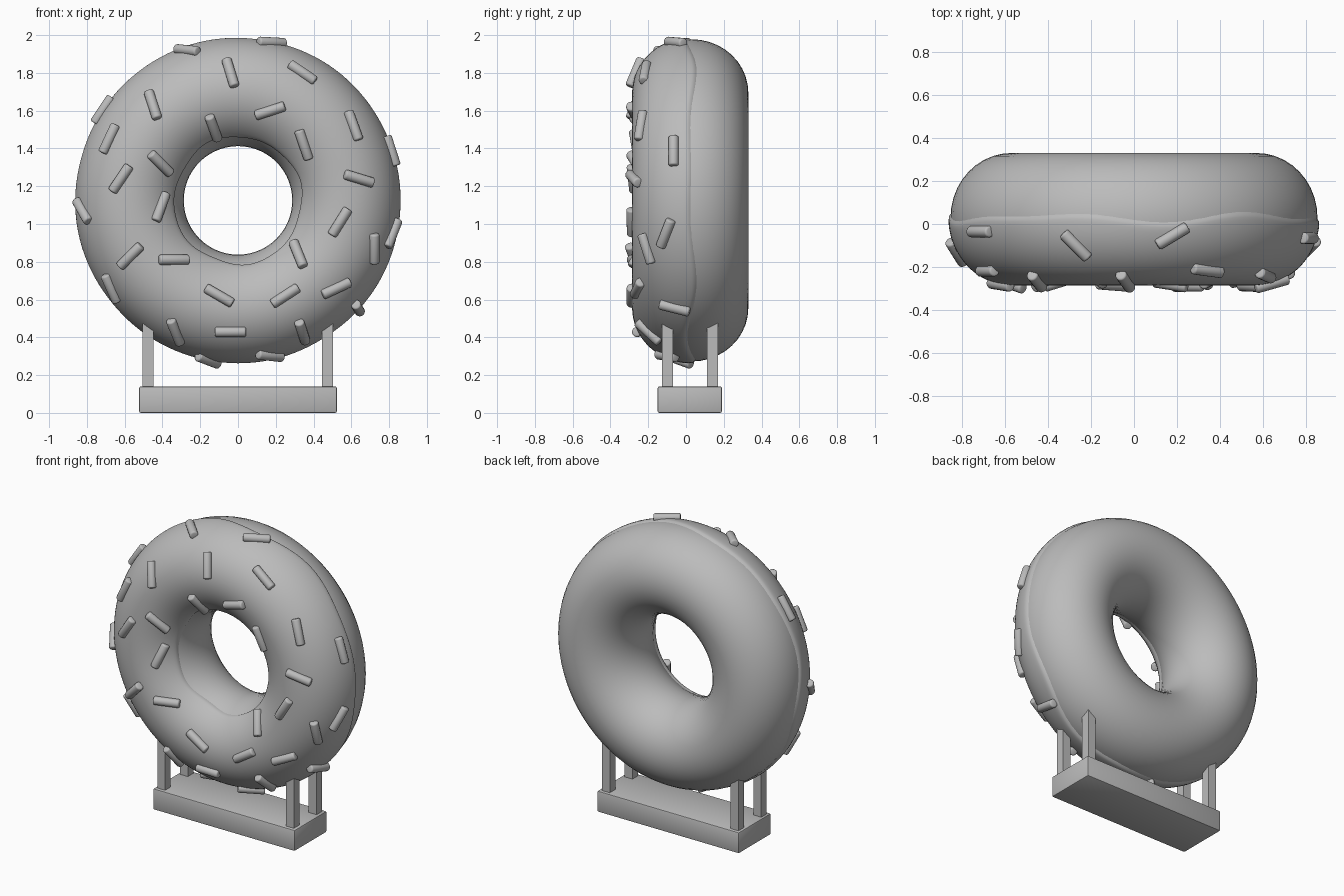
import bpy, bmesh, math
from mathutils import Vector, Matrix

cube = bpy.data.objects.get("Cube")
if cube:
    bpy.data.objects.remove(cube, do_unlink=True)

grey = bpy.data.materials.new("plain_grey")
grey.use_nodes = True
tone = (0.5, 0.5, 0.5, 1)
grey.diffuse_color = tone
grey.node_tree.nodes["Principled BSDF"].inputs["Base Color"].default_value = tone

CENTRE = Vector((0, 0.03, 1.125))   # middle of the ring
RING = 0.57                         # radius of the section's centre line
DOUGH = (0.283, 0.30)               # section half width and half depth
ICING = (0.293, 0.315)


def surface(theta, phi, size):
    """Point on the ring: theta runs clockwise from the top, phi from the rim to the front."""
    r = RING + size[0] * math.cos(phi)
    return CENTRE + Vector((r * math.sin(theta), -size[1] * math.sin(phi), r * math.cos(theta)))


def finish(bm, name, angle=40):
    bmesh.ops.recalc_face_normals(bm, faces=bm.faces)
    mesh = bpy.data.meshes.new(name)
    bm.to_mesh(mesh)
    bm.free()
    mesh.materials.append(grey)
    obj = bpy.data.objects.new(name, mesh)
    bpy.context.collection.objects.link(obj)
    bpy.ops.object.select_all(action='DESELECT')
    obj.select_set(True)
    bpy.context.view_layer.objects.active = obj
    bpy.ops.object.shade_smooth_by_angle(angle=math.radians(angle))
    return obj


def ring_mesh(name, rows, columns, point, closed):
    """Sweep a section around the ring; point(theta, fraction) gives each vertex."""
    bm = bmesh.new()
    steps = rows if closed else rows + 1
    grid = [[bm.verts.new(point(math.tau * i / columns, j / rows)) for j in range(steps)]
            for i in range(columns)]
    for i in range(columns):
        a, b = grid[i], grid[(i + 1) % columns]
        for j in range(rows):
            k = (j + 1) % steps
            bm.faces.new((a[j], a[k], b[k], b[j]))
    return finish(bm, name, 60)


# Dough ring
ring_mesh("dough_ring", 40, 80, lambda t, f: surface(t, math.tau * f, DOUGH), True)


# Icing with wavy edges and a rounded lip
def icing_point(theta, f):
    start = math.radians(-1 + 3 * math.sin(5 * theta + 1) + 2 * math.sin(8 * theta))
    end = math.radians(146 + 2 * math.sin(4 * theta) + math.sin(7 * theta + 2))
    phi = start + (end - start) * f
    edge = min(1, min(f, 1 - f) / 0.05)
    lift = 1.3 * math.sqrt(1 - (1 - edge) ** 2) - 0.3
    size = [d + (i - d) * lift for d, i in zip(DOUGH, ICING)]
    return surface(theta, phi, size)


ring_mesh("icing", 60, 128, icing_point, False)


# Sprinkles lying on the icing
def sprinkle(theta, phi, direction, number):
    point = surface(theta, phi, ICING)
    r = Vector((math.sin(theta), 0, math.cos(theta)))
    normal = (r * math.cos(phi) / ICING[0] - Vector((0, 1, 0)) * math.sin(phi) / ICING[1]).normalized()
    axis = direction(r, normal).normalized()
    bm = bmesh.new()
    bmesh.ops.create_cone(bm, cap_ends=True, segments=16, radius1=0.027, radius2=0.027, depth=0.165)
    rims = [e for e in bm.edges if abs(e.verts[0].co.z - e.verts[1].co.z) < 0.01]
    bmesh.ops.bevel(bm, geom=rims, offset=0.01, segments=3, affect='EDGES', profile=0.5)
    turn = axis.to_track_quat('Z', 'Y').to_matrix().to_4x4()
    bm.transform(Matrix.Translation(point + normal * 0.003) @ turn)
    finish(bm, f"sprinkle_{number}", 50)


# Front sprinkles: x, z and slope in degrees
front = [
    (-.04, 1.8, -73), (.34, 1.8, -34), (-.45, 1.63, -72), (-.68, 1.45, 65),
    (-.13, 1.51, -70), (.17, 1.6, 18), (.35, 1.42, -71), (.61, 1.52, -70),
    (.64, 1.24, -17), (.54, 1.01, 58), (.72, .87, 90), (.32, .84, -68),
    (-.34, .81, 0), (-.57, .83, 45), (-.41, 1.09, 70), (-.41, 1.32, -45),
    (-.62, 1.24, 56), (-.67, .66, -66), (-.33, .43, -68), (-.1, .62, -30),
    (.25, .62, 33), (.52, .66, 25), (.34, .43, -72), (-.04, .43, 0)]
for n, (x, z, slope) in enumerate(front):
    dx, dz = math.cos(math.radians(slope)), math.sin(math.radians(slope))
    offset = (math.hypot(x, z - CENTRE.z) - RING) / ICING[0]
    sprinkle(math.atan2(x, z - CENTRE.z), math.acos(max(-1, min(1, offset))),
             lambda r, nor: Vector((dx, -(dx * nor.x + dz * nor.z) / nor.y, dz)), n + 1)

# Rim sprinkles: x, y, z and twist away from the ring's direction
rim = [
    (-.27, -.1, 1.92, -50), (.18, -.055, 1.97, 32), (-.71, -.035, 1.6, 0),
    (.82, -.065, 1.39, 0), (.82, -.106, .95, -22), (-.81, -.13, 1.07, 45),
    (.64, -.06, .55, 85), (-.16, -.03, .27, -45), (.17, -.1, .3, -40)]
for n, (x, y, z, twist) in enumerate(rim):
    def along(r, nor):
        tangent = Vector((r.z, 0, -r.x))
        back = tangent.cross(nor)
        back *= 1 if back.y > 0 else -1
        return tangent * math.cos(math.radians(twist)) + back * math.sin(math.radians(twist))
    sprinkle(math.atan2(x, z - CENTRE.z), math.asin((CENTRE.y - y) / ICING[1]),
             along, len(front) + n + 1)


# Stand
def box(name, low, high, bevel):
    low, high = Vector(low), Vector(high)
    bm = bmesh.new()
    bmesh.ops.create_cube(bm, size=1)
    bm.transform(Matrix.Translation((low + high) / 2) @ Matrix.Diagonal((*(high - low), 1)))
    if bevel:
        bmesh.ops.bevel(bm, geom=bm.edges[:], offset=bevel, segments=2, affect='EDGES', profile=0.5)
    finish(bm, name, 30)


box("stand_base", (-.523, -.15, 0), (.523, .19, .14), 0.008)
for side, x in (("right", -.477), ("left", .473)):
    for place, y in (("front", -.099), ("back", .14)):
        box(f"{place}_{side}_post", (x - .029, y - .029, .12), (x + .029, y + .029, .5), 0)
